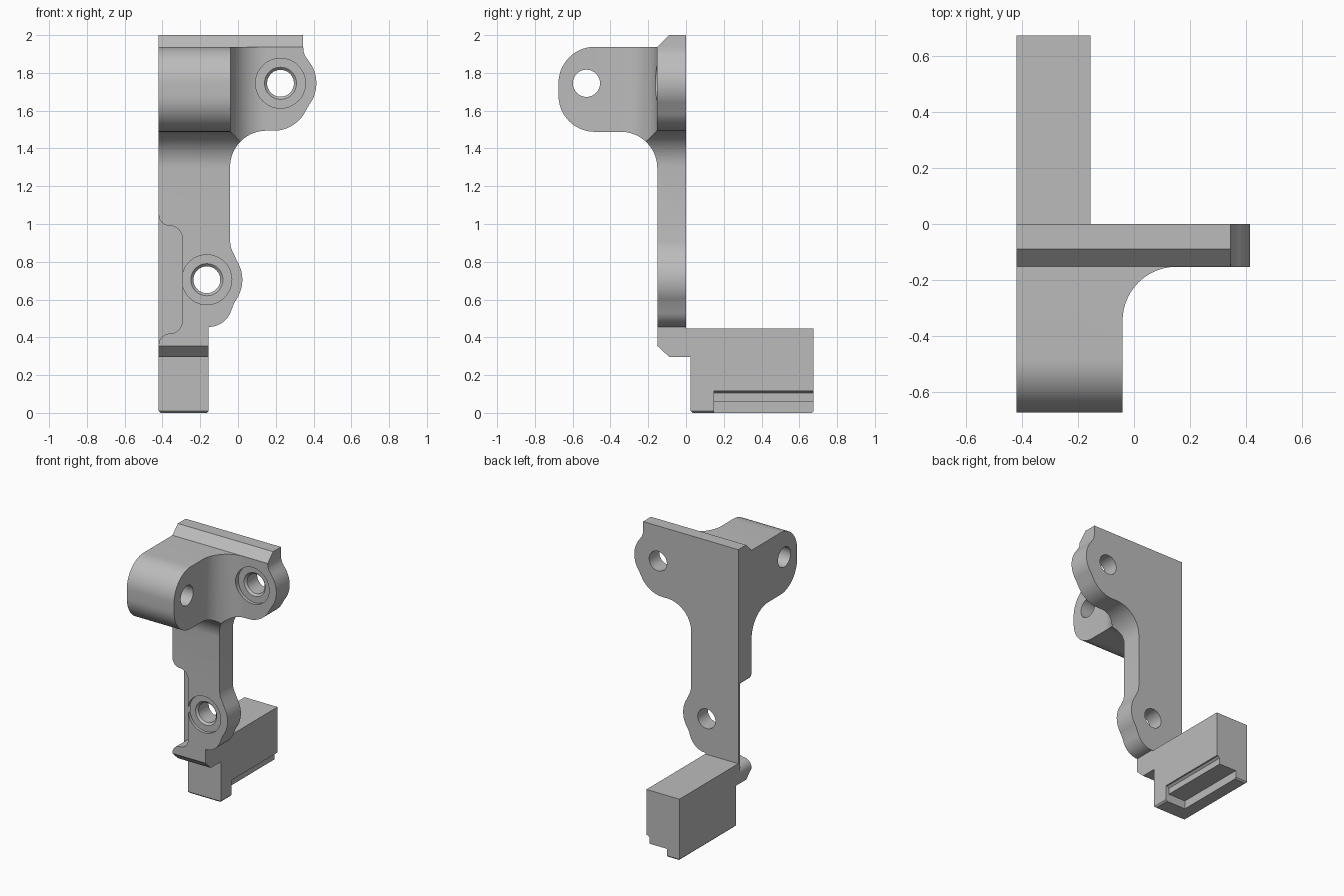
import bpy, bmesh
from math import cos, sin, radians

cube = bpy.data.objects.get("Cube")
if cube:
    bpy.data.objects.remove(cube)

grey = bpy.data.materials.new("plain_grey")
grey.use_nodes = True
colour = (0.5, 0.5, 0.5, 1)
grey.diffuse_color = colour
for node in grey.node_tree.nodes:
    if node.type == 'BSDF_PRINCIPLED':
        node.inputs["Base Color"].default_value = colour


def arc(cx, cy, r, start, end, n=14):
    """Points along a circular arc, angles in degrees."""
    angles = [radians(start + (end - start) * i / n) for i in range(n + 1)]
    return [(cx + r * cos(a), cy + r * sin(a)) for a in angles]


def circle(cx, cy, r):
    return arc(cx, cy, r, 0, 360, 48)[:-1]


def loft(name, first, last, axis, lo, hi):
    """Solid between two matching outlines at lo and hi along an axis."""
    place = {'x': lambda p, t: (t, p[0], p[1]),
             'y': lambda p, t: (p[0], t, p[1]),
             'z': lambda p, t: (p[0], p[1], t)}[axis]
    bm = bmesh.new()
    a = [bm.verts.new(place(p, lo)) for p in first]
    b = [bm.verts.new(place(p, hi)) for p in last]
    bm.faces.new(a)
    bm.faces.new(b[::-1])
    for i in range(len(a)):
        j = (i + 1) % len(a)
        bm.faces.new((a[i], a[j], b[j], b[i]))
    bmesh.ops.recalc_face_normals(bm, faces=bm.faces)
    mesh = bpy.data.meshes.new(name)
    bm.to_mesh(mesh)
    bm.free()
    mesh.materials.append(grey)
    obj = bpy.data.objects.new(name, mesh)
    bpy.context.scene.collection.objects.link(obj)
    return obj


def prism(name, pts, axis, lo, hi):
    return loft(name, pts, pts, axis, lo, hi)


def combine(body, tool, operation):
    """Apply a boolean, then discard the tool."""
    tool.hide_render = True
    mod = body.modifiers.new(operation.lower(), 'BOOLEAN')
    mod.operation, mod.solver, mod.object = operation, 'EXACT', tool
    depsgraph = bpy.context.evaluated_depsgraph_get()
    mesh = bpy.data.meshes.new_from_object(body.evaluated_get(depsgraph))
    body.modifiers.clear()
    body.data = mesh
    bpy.data.objects.remove(tool)


# Front outline: foot, lower lug, stem, upper lug
front = [(-0.40, -0.01), (-0.175, -0.01), (-0.155, 0.01)]
front += arc(-0.155, 0.58, 0.125, -90, -25)
front += arc(-0.165, 0.705, 0.188, -38, 32)
front += [(-0.022, 0.84), (-0.036, 0.87), (-0.042, 0.905)]
front += arc(0.15, 1.302, 0.192, 180, 90)
front += arc(0.19, 1.682, 0.188, -90, -32)
front += arc(0.225, 1.745, 0.19, -38, 38)
front += [(0.355, 1.89), (0.347, 1.915), (0.345, 1.94), (0.345, 2.2),
          (-0.42, 2.2), (-0.42, 0.01)]

# Side outline: foot block, chamfered toe, stem, rounded front ear, top lip
side = [(0.035, 0), (0.665, 0), (0.675, 0.01), (0.675, 0.447), (0, 0.447),
        (0, 2), (-0.09, 2), (-0.152, 1.938)]
side += arc(-0.483, 1.746, 0.192, 90, 180)
side += arc(-0.483, 1.680, 0.192, 180, 270)
side += arc(-0.344, 1.296, 0.192, 90, 0)
side += [(-0.152, 0.355), (-0.09, 0.297), (0.025, 0.297), (0.025, 0.01)]

# Plan outline: ear flowing into the plate
plan = [(-0.6, 0.9), (-0.6, -0.9), (-0.041, -0.9)]
plan += arc(0.152, -0.346, 0.193, 180, 90)
plan += [(0.6, -0.153), (0.6, 0.9)]

# Bracket body is the solid shared by all three outlines
bracket = prism("bracket", front, 'y', -1, 1)
combine(bracket, prism("side_outline", side, 'x', -0.7, 0.7), 'INTERSECT')
combine(bracket, prism("plan_outline", plan, 'z', -0.3, 2.3), 'INTERSECT')

# Shallow pocket along the stem, leaving a thin wall at the back
pocket = [(-0.5, 0.36), (-0.5, 1.05)]
pocket += arc(-0.36, 1.05, 0.06, 180, 270, 8)
pocket += arc(-0.36, 0.925, 0.065, 90, 0, 8)
pocket += arc(-0.36, 0.485, 0.065, 0, -90, 8)
pocket += arc(-0.36, 0.36, 0.06, 90, 180, 8)
combine(bracket, prism("stem_pocket", pocket, 'y', -0.3, -0.02), 'DIFFERENCE')

# Stepped rebate under the foot
step = [(-0.32, -0.1), (0.1, -0.1), (0.1, 0.117), (-0.165, 0.117),
        (-0.18, 0.105), (-0.18, 0.06), (-0.32, 0.06)]
combine(bracket, prism("foot_rebate", step, 'y', 0.147, 0.9), 'DIFFERENCE')

# Counterbored, chamfered bolt holes through both lugs
for x, z in ((0.225, 1.745), (-0.165, 0.705)):
    combine(bracket, prism("counterbore", circle(x, z, 0.132), 'y', -0.4, -0.13),
            'DIFFERENCE')
    combine(bracket, loft("hole_chamfer", circle(x, z, 0.095), circle(x, z, 0.065),
                          'y', -0.14, -0.11), 'DIFFERENCE')
    combine(bracket, prism("bolt_hole", circle(x, z, 0.071), 'y', -0.4, 0.2),
            'DIFFERENCE')

# Cross hole through the ear
combine(bracket, prism("ear_hole", circle(-0.527, 1.745, 0.072), 'x', -0.7, 0.2),
        'DIFFERENCE')

bpy.context.view_layer.objects.active = bracket
bracket.select_set(True)
bpy.ops.object.shade_smooth_by_angle(angle=radians(28))
